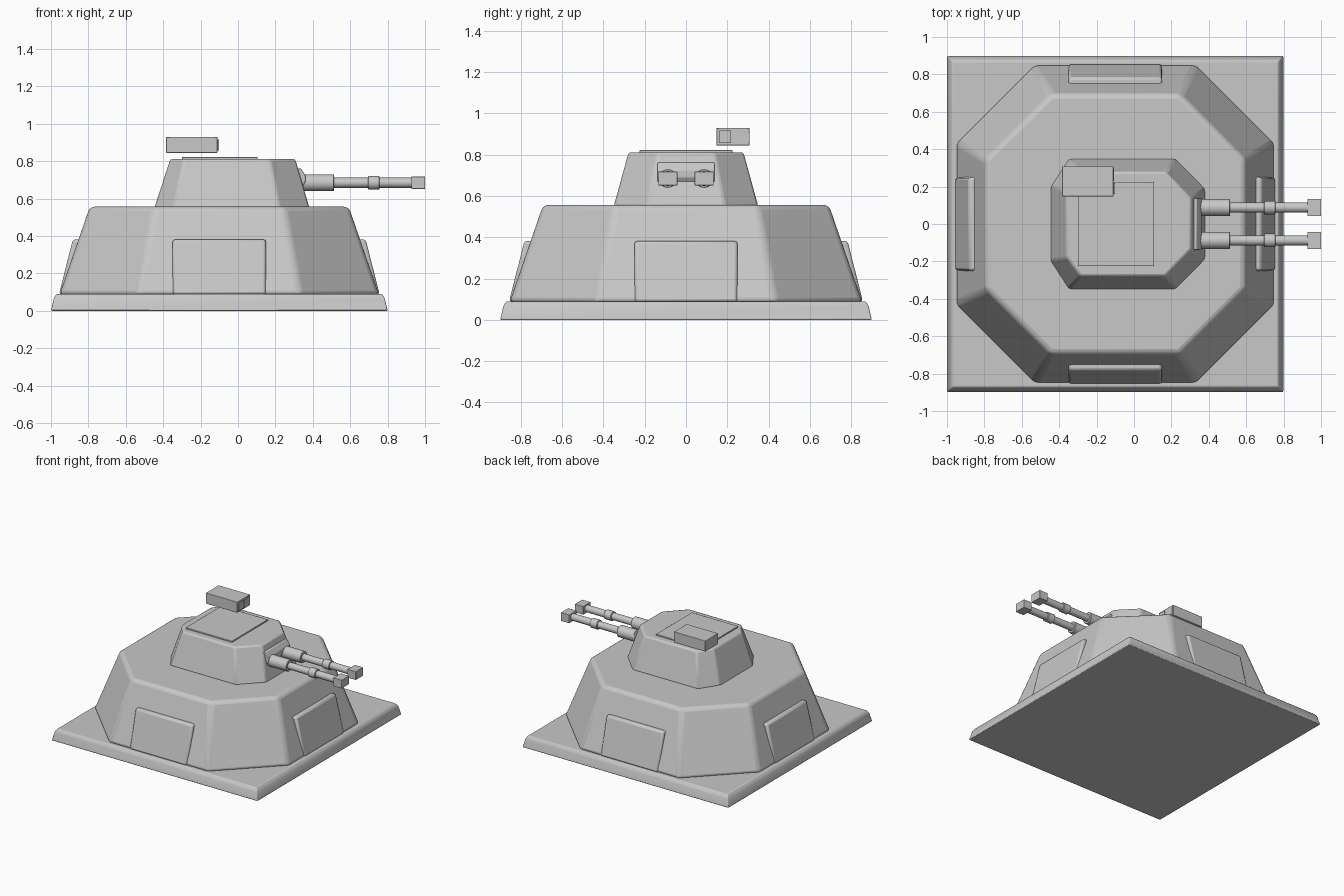
import bpy, bmesh, math
from mathutils import Matrix

if "Cube" in bpy.data.objects:
    bpy.data.objects.remove(bpy.data.objects["Cube"])

CX = -0.1      # centre of the emplacement
GUN_Z = 0.685  # height of the gun axis

grey = bpy.data.materials.new("plain grey")
grey.diffuse_color = (0.58, 0.58, 0.58, 1)
grey.use_nodes = True
grey.node_tree.nodes["Principled BSDF"].inputs["Base Color"].default_value = grey.diffuse_color


def finish(name, bm, bevel=0.0, segments=2):
    bmesh.ops.recalc_face_normals(bm, faces=bm.faces[:])
    me = bpy.data.meshes.new(name)
    bm.to_mesh(me)
    bm.free()
    me.materials.append(grey)
    ob = bpy.data.objects.new(name, me)
    bpy.context.collection.objects.link(ob)
    if bevel:
        mod = ob.modifiers.new("edge bevel", 'BEVEL')
        mod.width, mod.segments = bevel, segments
        mod.limit_method, mod.angle_limit = 'ANGLE', math.radians(20)
    bpy.ops.object.select_all(action='DESELECT')
    ob.select_set(True)
    bpy.context.view_layer.objects.active = ob
    bpy.ops.object.shade_smooth_by_angle(angle=math.radians(30))
    return ob


def loft(name, rings, bevel=0.0, segments=2, matrix=None):
    """Closed solid through rings of 3D points."""
    bm = bmesh.new()
    loops = [[bm.verts.new(p) for p in ring] for ring in rings]
    bm.faces.new(loops[0])
    bm.faces.new(loops[-1])
    n = len(loops[0])
    for a, b in zip(loops, loops[1:]):
        for i in range(n):
            j = (i + 1) % n
            bm.faces.new((a[i], a[j], b[j], b[i]))
    if matrix:
        bm.transform(matrix)
    return finish(name, bm, bevel, segments)


def box(name, x, y, z, bevel=0.0):
    corners = [(x[0], y[0]), (x[1], y[0]), (x[1], y[1]), (x[0], y[1])]
    return loft(name, [[(a, b, h) for a, b in corners] for h in z], bevel)


def square(h, z):
    return [(CX + sx * h, sy * h, z) for sx, sy in ((-1, -1), (1, -1), (1, 1), (-1, 1))]


def octagon(x0, x1, hy, left_y, right_y, left_x, right_x, z):
    """Rectangle with cut corners, mirrored across y."""
    half = [(left_x, -hy), (right_x, -hy), (x1, -right_y)]
    half += [(x1, right_y), (right_x, hy), (left_x, hy)]
    return [(x, y, z) for x, y in half + [(x0, left_y), (x0, -left_y)]]


def even_octagon(h, c, z):
    return octagon(CX - h, CX + h, h, c, c, CX - c, CX + c, z)


# Ground slab
loft("base_slab", [square(0.90, 0), square(0.884, 0.07), square(0.87, 0.09)], 0.006)

# Sloped lower housing
loft("lower_housing", [even_octagon(0.855, 0.435, 0.085),
                       even_octagon(0.692, 0.345, 0.557)], 0.025, 3)

# Raised panels on the four straight sides
for i, side in enumerate(("front", "right", "back", "left")):
    profile = [(0.66, 0.088), (0.857, 0.088), (0.783, 0.382), (0.66, 0.382)]
    rings = [[(x, -d, z) for d, z in profile] for x in (-0.25, 0.25)]
    turn = Matrix.Translation((CX, 0, 0)) @ Matrix.Rotation(i * math.pi / 2, 4, 'Z')
    loft(side + "_panel", rings, 0.014, 2, turn)

# Turret and roof hatch
loft("turret", [octagon(-0.447, 0.382, 0.35, 0.20, 0.19, -0.35, 0.225, 0.55),
                octagon(-0.362, 0.306, 0.278, 0.175, 0.135, -0.288, 0.168, 0.812)], 0.012)
box("roof_hatch", (-0.30, 0.105), (-0.225, 0.225), (0.80, 0.822), 0.003)

# Sight housing hovering over the roof, with its two lenses
box("sight_housing", (-0.385, -0.11), (0.148, 0.308), (0.845, 0.93), 0.003)
box("sight_small_lens", (-0.112, -0.102), (0.16, 0.218), (0.857, 0.917))
box("sight_wide_lens", (-0.112, -0.106), (0.23, 0.298), (0.857, 0.917))

# Gun mantlet with a sloping face
mantlet = [(0.27, 0.65), (0.335, 0.65), (0.36, 0.69), (0.36, 0.725), (0.335, 0.762), (0.27, 0.762)]
loft("gun_mantlet", [[(x, y, z) for x, z in mantlet] for y in (-0.138, 0.138)], 0.004)


def tube(name, x0, x1, r, y):
    bm = bmesh.new()
    bmesh.ops.create_cone(bm, cap_ends=True, segments=24, radius1=r, radius2=r, depth=x1 - x0)
    bm.transform(Matrix.Translation(((x0 + x1) / 2, y, GUN_Z)) @ Matrix.Rotation(math.pi / 2, 4, 'Y'))
    finish(name, bm, 0.003, 1)


# Twin guns
for label, y in (("left", 0.088), ("right", -0.088)):
    tube(label + "_gun_sleeve", 0.30, 0.514, 0.045, y)
    tube(label + "_gun_barrel", 0.50, 0.94, 0.027, y)
    tube(label + "_gun_collar", 0.695, 0.757, 0.036, y)
    box(label + "_muzzle_block", (0.927, 1.0), (y - 0.046, y + 0.046),
        (GUN_Z - 0.033, GUN_Z + 0.033), 0.002)
